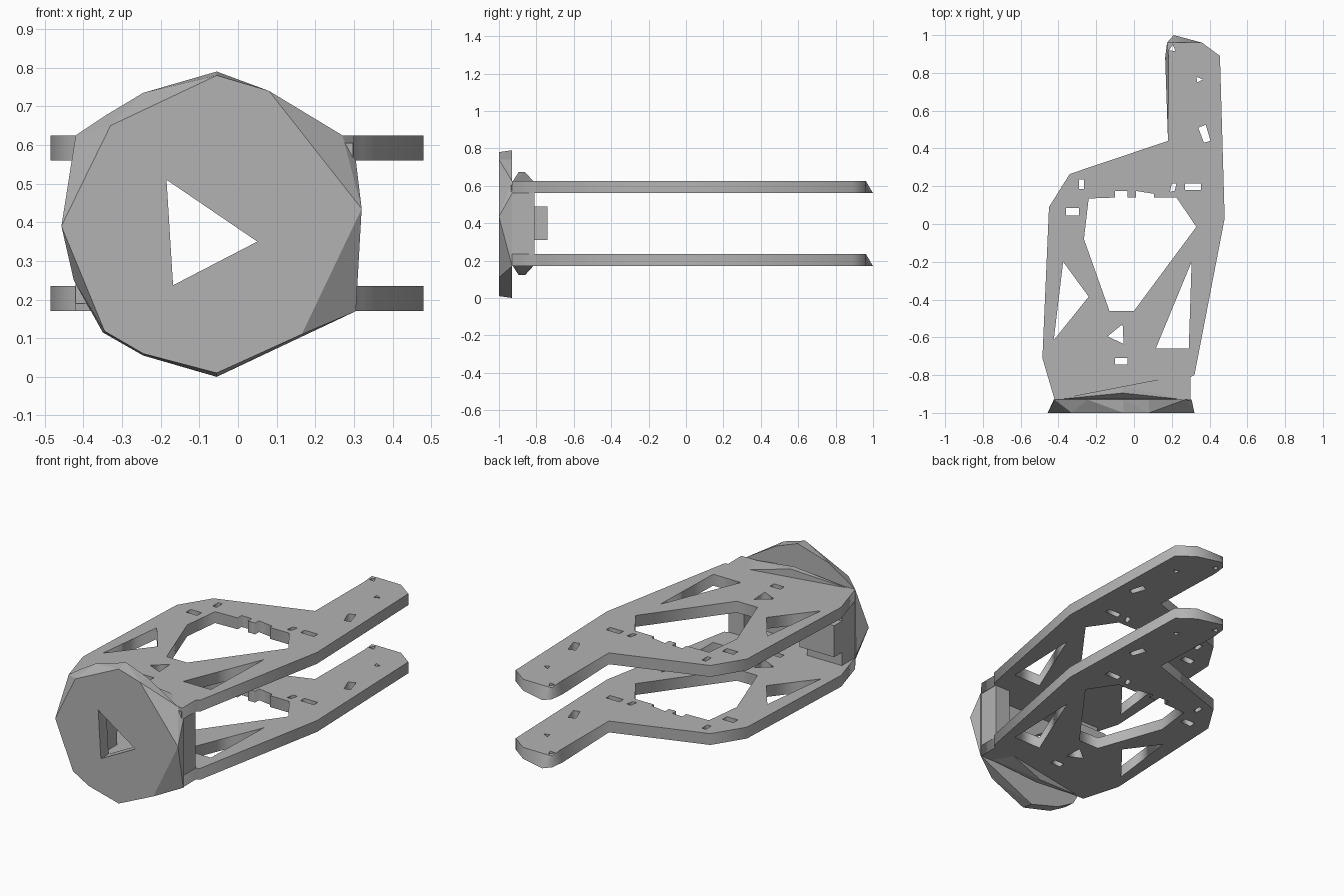
import bpy
import bmesh

cube = bpy.data.objects.get("Cube")
if cube:
    bpy.data.objects.remove(cube, do_unlink=True)

grey = bpy.data.materials.new("plain_grey")
grey.use_nodes = True
grey.diffuse_color = (0.45, 0.45, 0.45, 1)
grey.node_tree.nodes["Principled BSDF"].inputs["Base Color"].default_value = (0.45, 0.45, 0.45, 1)


def add(name, mesh):
    mesh.materials.clear()
    mesh.materials.append(grey)
    ob = bpy.data.objects.new(name, mesh)
    bpy.context.collection.objects.link(ob)
    return ob


def hull(name, points):
    """Solid wrapped around a few corner points."""
    bm = bmesh.new()
    for p in points:
        bm.verts.new(p)
    result = bmesh.ops.convex_hull(bm, input=bm.verts)
    loose = [g for g in result["geom_interior"] if isinstance(g, bmesh.types.BMVert)]
    bmesh.ops.delete(bm, geom=loose, context='VERTS')
    bmesh.ops.recalc_face_normals(bm, faces=bm.faces)
    mesh = bpy.data.meshes.new(name)
    bm.to_mesh(mesh)
    bm.free()
    return add(name, mesh)


def box(x0, x1, y0, y1, z0, z1):
    return [(x, y, z) for x in (x0, x1) for y in (y0, y1) for z in (z0, z1)]


def prism(outline, y0, y1):
    return [(x, y, z) for x, z in outline for y in (y0, y1)]


def cut(target, cutter):
    mod = target.modifiers.new("opening", 'BOOLEAN')
    mod.operation = 'DIFFERENCE'
    mod.solver = 'EXACT'
    mod.object = cutter
    bpy.context.view_layer.update()
    deps = bpy.context.evaluated_depsgraph_get()
    mesh = bpy.data.meshes.new_from_object(target.evaluated_get(deps))
    target.modifiers.clear()
    target.data = mesh
    bpy.data.objects.remove(cutter, do_unlink=True)


def rect(x0, x1, y0, y1):
    return [(x0, y0), (x1, y0), (x1, y1), (x0, y1)]


# Side plate outline and its cut-outs
outline = [(.21, 1), (.36, .96), (.455, .89), (.48, .03), (.32, -.8), (.3, -.81),
           (.3, -.93), (-.42, -.93), (-.485, -.71), (-.45, .09), (-.34, .265),
           (.18, .44), (.165, .88), (.175, .96)]
main_opening = [(-.24, .135), (-.1, .14), (-.1, .175), (-.035, .175), (-.035, .14),
                (.01, .14), (.01, .175), (.105, .16), (.105, .14), (.225, .14),
                (.33, -.015), (0, -.46), (-.13, -.46), (-.265, -.08)]
holes = [
    main_opening,
    [(-.375, -.2), (-.24, -.385), (-.425, -.615)],
    [(.305, -.2), (.29, -.66), (.115, -.66)],
    [(-.06, -.53), (-.055, -.635), (-.14, -.595)],
    [(.19, .17), (.215, .175), (.225, .215), (.2, .215)],
    [(.34, .51), (.38, .525), (.405, .44), (.37, .43)],
    [(.33, .78), (.365, .765), (.335, .75)],
    [(.185, .92), (.205, .95), (.22, .915)],
    rect(-.1, -.035, -.745, -.71),
    rect(-.36, -.29, .045, .085),
    rect(-.29, -.265, .185, .235),
    rect(.27, .355, .18, .215),
]


def plate(name, z0, z1):
    curve = bpy.data.curves.new(name, 'CURVE')
    curve.dimensions = '2D'
    curve.fill_mode = 'BOTH'
    curve.extrude = (z1 - z0) / 2
    for loop in [outline] + holes:
        spline = curve.splines.new('POLY')
        spline.points.add(len(loop) - 1)
        for point, (x, y) in zip(spline.points, loop):
            point.co = (x, y, 0, 1)
        spline.use_cyclic_u = True
    temp = bpy.data.objects.new("temp", curve)
    bpy.context.collection.objects.link(temp)
    bpy.context.view_layer.update()
    deps = bpy.context.evaluated_depsgraph_get()
    mesh = bpy.data.meshes.new_from_object(temp.evaluated_get(deps))
    bpy.data.objects.remove(temp, do_unlink=True)
    # Sloped rear tip: pull back the upper edge
    for v in mesh.vertices:
        if v.co.z > 0:
            if v.co.y > .97:
                v.co.y = .962
            elif v.co.x < .17 and v.co.y > .8:
                v.co.x = .183
        v.co.z += (z0 + z1) / 2
    add(name, mesh)


plate("lower_plate", .17, .235)
plate("upper_plate", .56, .625)

# Faceted front disc with a triangular window
front = [(-.055, .78), (.08, .74), (.32, .435), (.165, .11), (-.055, .01),
         (-.245, .06), (-.345, .118), (-.457, .39), (-.33, .65)]
rim = [(-.055, .79), (-.245, .735), (-.345, .675), (-.42, .625), (-.425, .25),
       (-.35, .115), (-.245, .055), (-.055, 0), (.165, .11), (.305, .17),
       (.305, .56), (.27, .625), (.08, .74)]
disc = hull("front_disc", [(x, -1, z) for x, z in front] + prism(rim, -.98, -.93)[1::2])
window = [(-.185, .51), (.05, .35), (-.168, .237)]
cut(disc, hull("window_cutter", prism(window, -1.1, -.9)))

# Housing behind the disc, open at the back
housing = hull("housing", box(-.42, .298, -.935, -.81, .19, .605))
cut(housing, hull("housing_cutter", box(-.2, .2, -1, -.7, .235, .56)))
hull("rear_block", box(-.42, -.2, -.82, -.74, .31, .49))

# Low ridged caps above and below the housing
for name, side in (("upper_cap", 1), ("lower_cap", -1)):
    pts = [(-.42, -.93, .22), (.27, -.93, .22), (.2, -.81, .22),
           (-.06, -.895, .275), (-.06, -.86, .275), (-.1, -.88, .2)]
    hull(name, [(x, y, .3975 + side * z) for x, y, z in pts])
